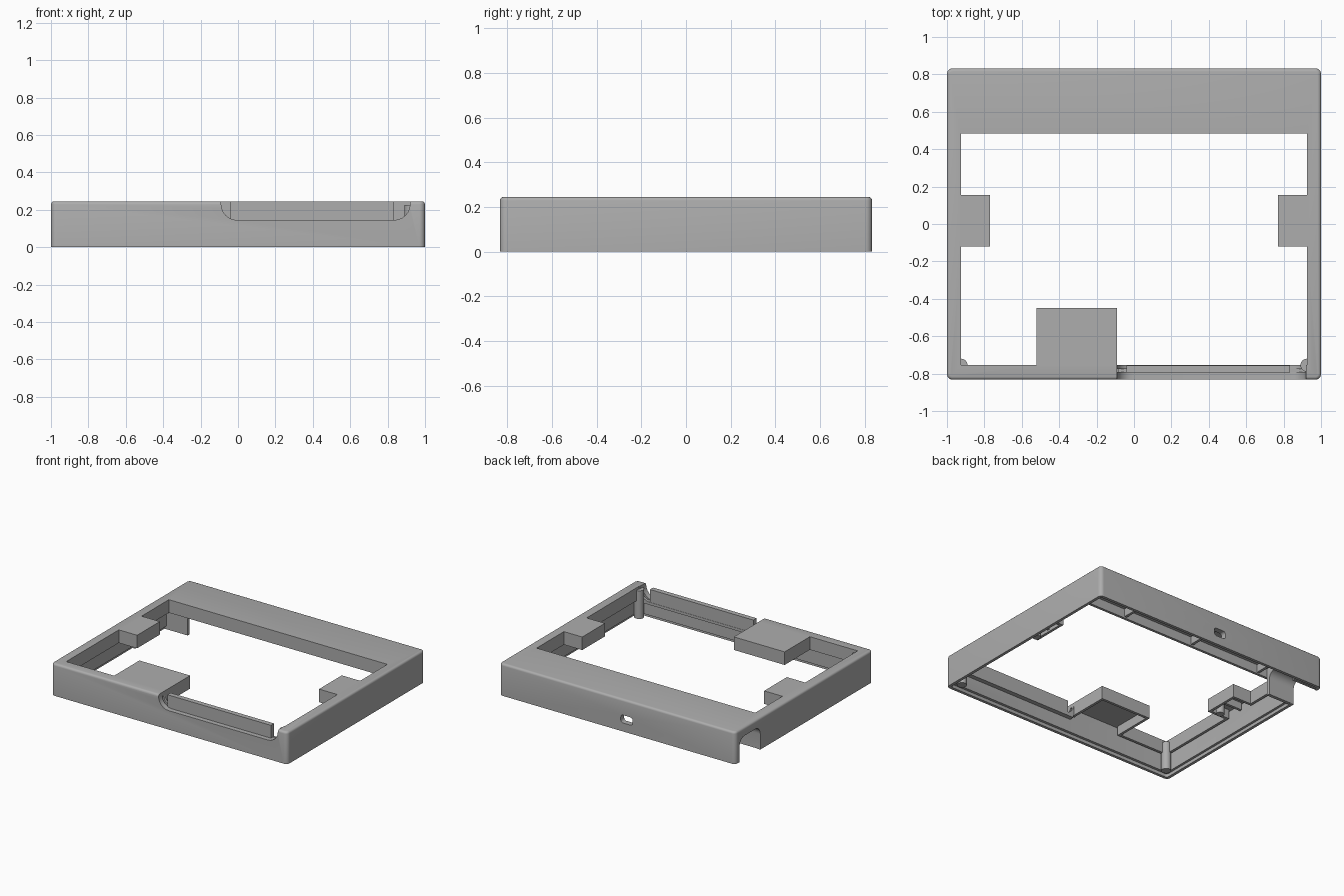
import bpy, bmesh, math
from mathutils import Vector

cube = bpy.data.objects.get("Cube")
if cube:
    bpy.data.objects.remove(cube, do_unlink=True)

grey = bpy.data.materials.new("plain grey")
grey.use_nodes = True
colour = (0.42, 0.42, 0.42, 1)
grey.diffuse_color = colour
grey.node_tree.nodes["Principled BSDF"].inputs["Base Color"].default_value = colour


def prism(name, points, low, high, axis="z", top_bevel=0):
    """Extrude a 2D outline from low to high along an axis."""
    place = {"z": lambda a, b, h: (a, b, h),
             "y": lambda a, b, h: (a, h, b),
             "x": lambda a, b, h: (h, a, b)}[axis]
    bm = bmesh.new()
    base = bm.faces.new([bm.verts.new(place(a, b, low)) for a, b in points])
    ext = bmesh.ops.extrude_face_region(bm, geom=[base])["geom"]
    shift = Vector(place(0, 0, high - low))
    bmesh.ops.translate(bm, vec=shift, verts=[g for g in ext if isinstance(g, bmesh.types.BMVert)])
    bmesh.ops.recalc_face_normals(bm, faces=bm.faces)
    if top_bevel:
        rim = [e for e in bm.edges if all(abs(v.co.z - high) < 1e-5 for v in e.verts)]
        bmesh.ops.bevel(bm, geom=rim, offset=top_bevel, segments=3, profile=0.5, affect="EDGES")
    mesh = bpy.data.meshes.new(name)
    bm.to_mesh(mesh)
    bm.free()
    mesh.materials.append(grey)
    obj = bpy.data.objects.new(name, mesh)
    bpy.context.collection.objects.link(obj)
    return obj


def rounded(x0, x1, y0, y1, r, steps=6):
    """Outline of a rectangle with round corners."""
    pts = []
    corners = [(x1 - r, y1 - r), (x0 + r, y1 - r), (x0 + r, y0 + r), (x1 - r, y0 + r)]
    for i, (cx, cy) in enumerate(corners):
        for s in range(steps + 1):
            a = math.pi / 2 * (i + s / steps)
            pts.append((cx + r * math.cos(a), cy + r * math.sin(a)))
    return pts


def block(name, x0, x1, y0, y1, z0, z1):
    return prism(name, [(x0, y0), (x1, y0), (x1, y1), (x0, y1)], z0, z1)


def cut(obj, cutter):
    mod = obj.modifiers.new("cut", "BOOLEAN")
    mod.operation, mod.solver, mod.object = "DIFFERENCE", "EXACT", cutter
    bpy.ops.object.select_all(action="DESELECT")
    bpy.context.view_layer.objects.active = obj
    obj.select_set(True)
    bpy.ops.object.modifier_apply(modifier=mod.name)


def offset(points, d):
    """Grow a right-angled, counter-clockwise outline outward by d."""
    out, n = [], len(points)
    for i in range(n):
        p, q, r = (Vector(points[(i + k) % n]) for k in (-1, 0, 1))
        u, v = (q - p).normalized(), (r - q).normalized()
        out.append((q.x + d * (u.y + v.y), q.y - d * (u.x + v.x)))
    return out


# Opening outline, with two side tabs and one front tab left solid
opening = [(-0.925, -0.755), (-0.52, -0.755), (-0.52, -0.45), (-0.09, -0.45),
           (-0.09, -0.755), (0.925, -0.755), (0.925, -0.12), (0.77, -0.12),
           (0.77, 0.155), (0.925, 0.155), (0.925, 0.485), (-0.925, 0.485),
           (-0.925, 0.155), (-0.77, 0.155), (-0.77, -0.12), (-0.925, -0.12)]

# Cutters
cavity = prism("cavity_cutter", rounded(-0.96, 0.96, -0.79, 0.79, 0.02), -0.1, 0.215)
lip = prism("lip_cutter", rounded(-0.978, 0.978, -0.81, 0.81, 0.02), -0.1, 0.025)
hole = prism("opening_cutter", opening, -0.2, 0.4)
port = prism("port_cutter", rounded(-0.13, -0.03, 0.065, 0.125, 0.02), 0.7, 1, "y")
tunnel = prism("tunnel_cutter", rounded(0.53, 0.78, -0.2, 0.18, 0.06), -1.2, -0.6, "x")
notch = prism("notch_cutter", rounded(-0.09, 0.92, 0.145, 0.6, 0.085), -1, -0.72, "y")

# Outer shell: hollow lid with walls
shell = prism("outer_shell", rounded(-1, 1, -0.832, 0.832, 0.03), 0, 0.245, top_bevel=0.016)
for c in (cavity, lip, hole, port, tunnel, notch):
    cut(shell, c)

# Skirt hanging around the opening
skirt = prism("opening_skirt", offset(opening, 0.02), 0.145, 0.235)
for c in (hole, notch):
    cut(skirt, c)

# Raised bar and floor in the front notch
bar = block("front_bar", -0.04, 0.835, -0.795, -0.757, 0.13, 0.243)
floor = block("notch_floor", -0.085, 0.925, -0.8, -0.755, 0.125, 0.145)

# Cable tunnel in the back corner
housing = block("tunnel_housing", -0.975, -0.78, 0.505, 0.8, 0.002, 0.22)
cut(housing, tunnel)

# Corner posts and tab bosses
parts = [shell, skirt, bar, floor, housing]
for side, word in ((-1, "right"), (1, "left")):
    for kind, x, y, r, z in (("corner_post", 0.925, -0.755, 0.035, 0.01),
                             ("tab_boss", 0.83, -0.06, 0.03, 0.12)):
        x *= side
        parts.append(prism(f"{word}_{kind}", rounded(x - r, x + r, y - r, y + r, r * 0.99), z, 0.225))
    # Rib across each side tab
    x0, x1 = sorted((side * 0.78, side * 0.95))
    parts.append(block(f"{word}_tab_rib", x0, x1, 0.01, 0.03, 0.16, 0.225))

# Ribs beneath the wide back band
for i in range(3):
    x = 0.5 - 0.6 * i
    parts.append(block(f"band_rib_{i + 1}", x - 0.01, x + 0.01, 0.495, 0.8, 0.155, 0.225))

for c in (cavity, lip, hole, port, tunnel, notch):
    bpy.data.objects.remove(c, do_unlink=True)

# Smooth the rounded corners, keep hard edges
bpy.ops.object.select_all(action="DESELECT")
for p in parts:
    p.select_set(True)
bpy.context.view_layer.objects.active = shell
bpy.ops.object.shade_smooth_by_angle(angle=math.radians(32))
